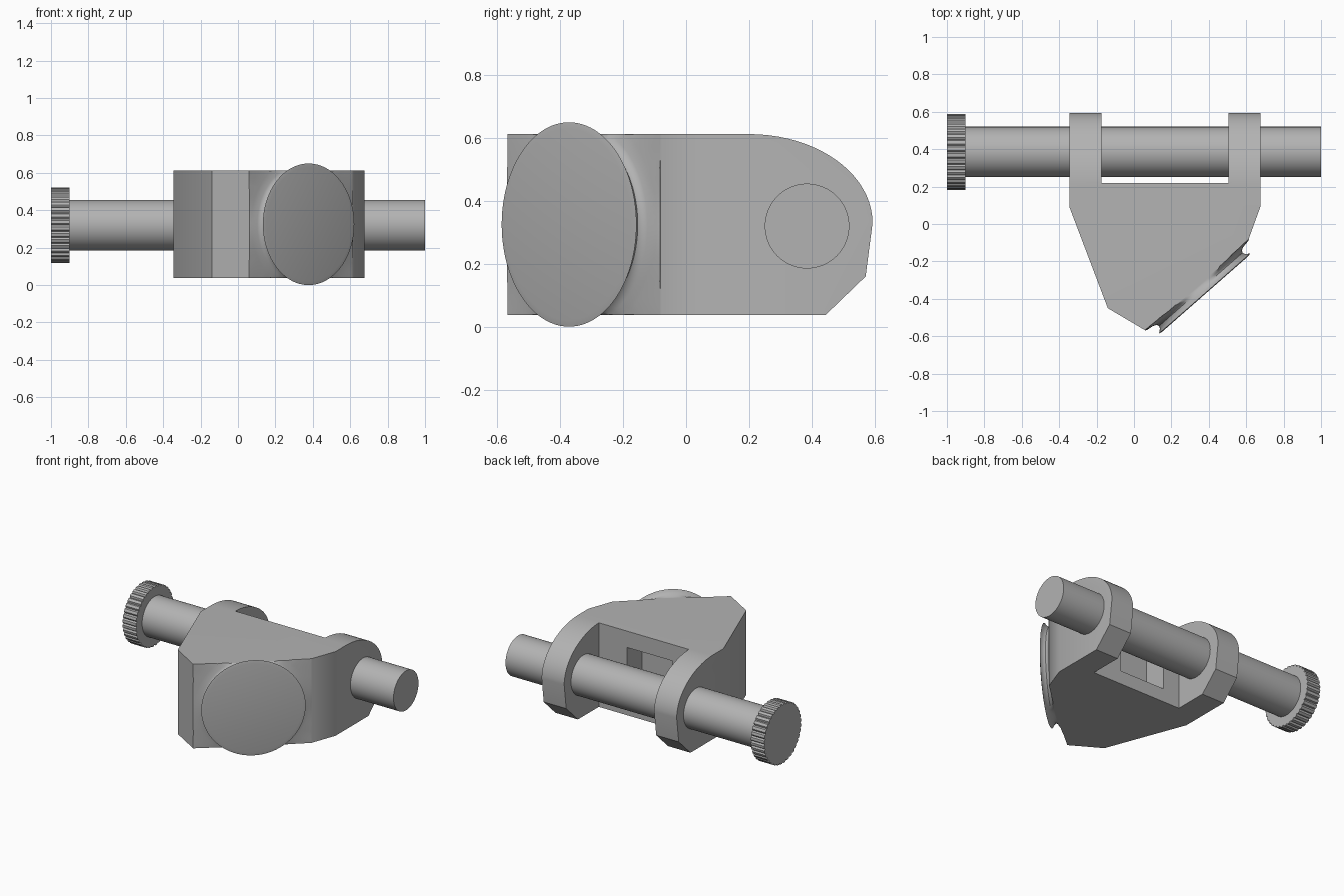
import bpy, bmesh, math
from mathutils import Matrix, Vector

if "Cube" in bpy.data.objects:
    bpy.data.objects.remove(bpy.data.objects["Cube"], do_unlink=True)

GREY = (0.45, 0.45, 0.45, 1)
metal = bpy.data.materials.new("plain grey")
metal.use_nodes = True
metal.diffuse_color = GREY
metal.node_tree.nodes["Principled BSDF"].inputs["Base Color"].default_value = GREY


def make_object(name, bm):
    bmesh.ops.recalc_face_normals(bm, faces=bm.faces)
    mesh = bpy.data.meshes.new(name)
    bm.to_mesh(mesh)
    bm.free()
    mesh.materials.append(metal)
    obj = bpy.data.objects.new(name, mesh)
    bpy.context.collection.objects.link(obj)
    return obj


def activate(obj):
    bpy.ops.object.select_all(action='DESELECT')
    obj.select_set(True)
    bpy.context.view_layer.objects.active = obj


def smooth(obj, degrees=30):
    activate(obj)
    bpy.ops.object.shade_smooth_by_angle(angle=math.radians(degrees))


def loft(name, rings):
    """Skin equal-length rings of points and cap both ends."""
    bm = bmesh.new()
    loops = [[bm.verts.new(p) for p in ring] for ring in rings]
    for a, b in zip(loops, loops[1:]):
        for i in range(len(a)):
            j = (i + 1) % len(a)
            bm.faces.new((a[i], a[j], b[j], b[i]))
    bm.faces.new(loops[0])
    bm.faces.new(loops[-1])
    return make_object(name, bm)


def boolean(obj, cutter, operation):
    mod = obj.modifiers.new(operation, 'BOOLEAN')
    mod.operation = operation
    mod.solver = 'EXACT'
    mod.object = cutter
    activate(obj)
    bpy.ops.object.modifier_apply(modifier=mod.name)
    bpy.data.objects.remove(cutter, do_unlink=True)


# Slanted mounting face: centre, outward normal and sideways direction
centre = Vector((0.38, -0.375, 0.325))
normal = Vector((0.66, -0.752, 0)).normalized()
side = Vector((-normal.y, normal.x, 0))
up = Vector((0, 0, 1))
HALF_W, HALF_H, DEPTH = 0.3685, 0.2875, 0.067
low, high = centre.z - HALF_H, centre.z + HALF_H
corner_a = centre - normal * DEPTH - side * HALF_W
corner_b = centre - normal * DEPTH + side * HALF_W

# Body: plan outline with two rear lugs, trimmed by the lug side profile
plan = [(-0.345, 0.7), (-0.345, 0.09), (-0.14, -0.45), corner_a.xy, corner_b.xy,
        (0.675, 0.09), (0.675, 0.7), (0.505, 0.7), (0.505, 0.22),
        (-0.175, 0.22), (-0.175, 0.7)]
body = loft("clevis_body", [[(x, y, z) for x, y in plan] for z in (low, high)])

arc = [(0.2 + 0.394 * math.sin(a), 0.33 + (high - 0.33) * math.cos(a))
       for a in (math.radians(90 * i / 20) for i in range(21))]
profile = [(-0.8, low - 0.1), (-0.8, high + 0.1), (0.2, high + 0.1)] + arc
profile += [(0.572, 0.16), (0.445, low), (0.445, low - 0.1)]
trim = loft("lug_trim", [[(x, y, z) for y, z in profile] for x in (-1, 1)])
boolean(body, trim, 'INTERSECT')

# Pocket in the wall between the lugs
bm = bmesh.new()
bmesh.ops.create_cube(bm, size=1, matrix=Matrix.Translation((0.12, 0.2, 0.315))
                      @ Matrix.Diagonal((0.34, 0.28, 0.37, 1)))
boolean(body, make_object("pocket_cutter", bm), 'DIFFERENCE')
smooth(body)

# Round mounting pad whose neck flares out into the rectangular body face
STEPS = 96


def pad_ring(radius, depth, clamped):
    ring = []
    for i in range(STEPS):
        a = math.tau * i / STEPS
        u, v = radius * math.cos(a), radius * math.sin(a)
        if clamped:
            u = max(-HALF_W, min(HALF_W, u))
            v = max(-HALF_H, min(HALF_H, v))
        ring.append(centre + side * u + up * v - normal * depth)
    return ring


pad_profile = [(0.304, 0, 0), (0.325, 0.004, 0), (0.313, 0.012, 0), (0.302, 0.022, 0),
               (0.297, 0.034, 0), (0.302, 0.046, 1), (0.32, 0.055, 1),
               (0.36, 0.061, 1), (0.41, 0.065, 1), (0.47, DEPTH, 1), (0.47, 0.075, 1)]
pad = loft("mounting_pad", [pad_ring(*p) for p in pad_profile])
smooth(pad, 45)


# Cross pin and its ribbed knob
def pin_ring(x, radius_of, count):
    return [(x, 0.385 + radius_of(i) * math.cos(math.tau * i / count),
             0.32 + radius_of(i) * math.sin(math.tau * i / count)) for i in range(count)]


pin = loft("cross_pin", [pin_ring(x, lambda i: 0.135, 64) for x in (-0.95, 1)])
smooth(pin)

knob = loft("ribbed_knob", [pin_ring(x, lambda i: 0.203 if i % 4 else 0.193, 144)
                            for x in (-1, -0.9)])
